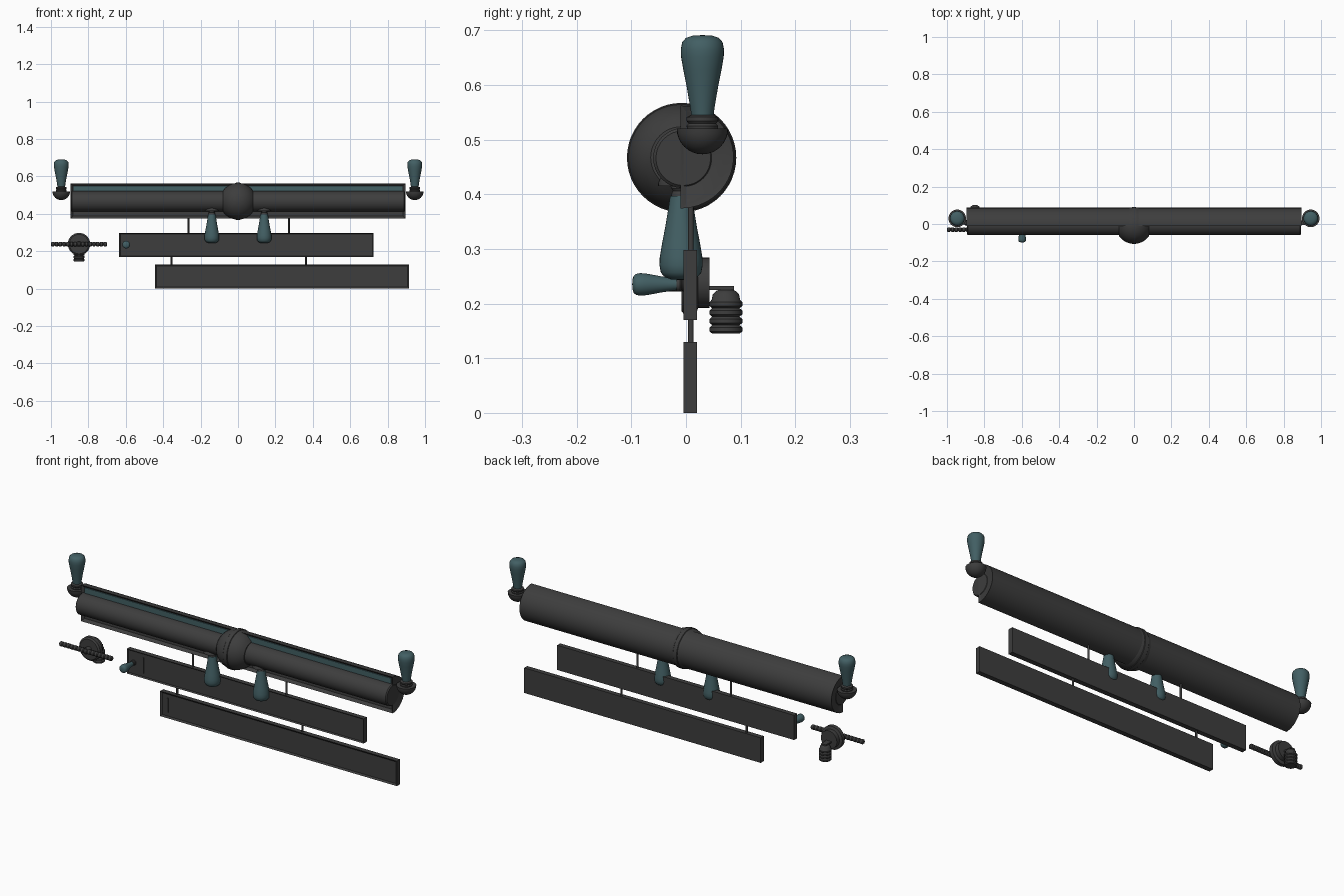
import bpy, bmesh, math
from mathutils import Vector

if "Cube" in bpy.data.objects:
    bpy.data.objects.remove(bpy.data.objects["Cube"])


def material(name, rgb):
    m = bpy.data.materials.new(name)
    m.diffuse_color = (*rgb, 1)
    m.use_nodes = True
    m.node_tree.nodes["Principled BSDF"].inputs["Base Color"].default_value = m.diffuse_color
    return m


GREY = material("dark grey metal", (0.047, 0.047, 0.047))
TEAL = material("dull teal glass", (0.055, 0.115, 0.127))


def finish(name, bm, mat, smooth=True):
    bmesh.ops.recalc_face_normals(bm, faces=bm.faces)
    me = bpy.data.meshes.new(name)
    bm.to_mesh(me)
    bm.free()
    ob = bpy.data.objects.new(name, me)
    bpy.context.collection.objects.link(ob)
    me.materials.append(mat)
    if smooth:
        bpy.ops.object.select_all(action='DESELECT')
        ob.select_set(True)
        bpy.context.view_layer.objects.active = ob
        bpy.ops.object.shade_smooth_by_angle(angle=math.radians(35))
    return ob


def lathe(name, profile, loc, mat, direction=(0, 0, 1), sides=32):
    """Revolve (radius, height) points round an axis starting at loc."""
    q = Vector(direction).to_track_quat('Z', 'Y')
    bm = bmesh.new()
    rings = []
    for r, h in profile:
        if r < 1e-5:
            rings.append([bm.verts.new(q @ Vector((0, 0, h)) + Vector(loc))])
        else:
            rings.append([bm.verts.new(q @ Vector((r * math.cos(a), r * math.sin(a), h)) + Vector(loc))
                          for a in (2 * math.pi * i / sides for i in range(sides))])
    for a, b in zip(rings, rings[1:]):
        for i in range(sides):
            j = (i + 1) % sides
            if len(a) == 1:
                bm.faces.new((a[0], b[i], b[j]))
            elif len(b) == 1:
                bm.faces.new((a[i], a[j], b[0]))
            else:
                bm.faces.new((a[i], a[j], b[j], b[i]))
    for ring in (rings[0], rings[-1]):
        if len(ring) > 1:
            bm.faces.new(ring)
    return finish(name, bm, mat)


def box(name, lo, hi, mat, recess=None):
    bm = bmesh.new()
    bmesh.ops.create_cube(bm, size=1)
    for v in bm.verts:
        v.co = [l + (c + 0.5) * (h - l) for c, l, h in zip(v.co, lo, hi)]
    if recess:  # frame round a sunken front panel
        front = [f for f in bm.faces if f.normal.y < -0.9]
        bmesh.ops.inset_individual(bm, faces=front, thickness=recess, depth=-0.006)
    return finish(name, bm, mat, False)


# --- horizontal light beam: D-shaped housing with sunken front and ends
YF, ZC, L = -0.01, 0.468, 0.895
bm = bmesh.new()
arc = [(YF + 0.097 * math.cos(a), ZC + 0.094 * math.sin(a))
       for a in (math.pi * (i / 28 - 0.5) for i in range(29))]
end = bm.faces.new([bm.verts.new((-L, y, z)) for y, z in arc])
new = bmesh.ops.extrude_face_region(bm, geom=[end])["geom"]
for v in new:
    if isinstance(v, bmesh.types.BMVert):
        v.co.x = L
bmesh.ops.recalc_face_normals(bm, faces=bm.faces)
ends = [f for f in bm.faces if abs(f.normal.x) > 0.9]
front = [f for f in bm.faces if f.normal.y < -0.95]
bmesh.ops.inset_individual(bm, faces=ends, thickness=0.010, depth=-0.004, use_even_offset=True)
bmesh.ops.inset_individual(bm, faces=front, thickness=0.013, depth=-0.012, use_even_offset=True)
finish("beam_housing", bm, GREY)
box("beam_light_strip", (-0.88, -0.003, 0.505), (0.88, 0.004, 0.549), TEAL)

# front tube and the truncated ball in the middle
lathe("front_tube", [(0.05, -0.893), (0.055, -0.888), (0.055, 0.888), (0.05, 0.893)],
      (0, -0.005, 0.466), GREY, (1, 0, 0))
ball = [(math.sqrt(0.098 ** 2 - x * x), x) for x in (-0.08 + 0.01 * i for i in range(17))]
lathe("centre_ball", ball, (0, -0.008, 0.467), GREY, (1, 0, 0), 48)
lathe("centre_band", [(0.098, -0.012), (0.1, -0.01), (0.1, 0.01), (0.098, 0.012)],
      (0, -0.008, 0.467), GREY, (1, 0, 0), 48)

# --- bulbs: profile grows from the socket outwards
BULB = [(0, 0), (0.020, 0), (0.023, 0.02), (0.029, 0.055), (0.035, 0.085), (0.039, 0.108),
        (0.0395, 0.122), (0.037, 0.135), (0.030, 0.143), (0.018, 0.147), (0, 0.148)]
CUP = [(0.047 * math.sin(a), -0.047 * math.cos(a)) for a in (math.pi / 2 * i / 8 for i in range(9))]
NECK = [(0.028, 0), (0.029, 0.006), (0.025, 0.010), (0.029, 0.015), (0.029, 0.022), (0.02, 0.026)]
for side, s in (("left", -1), ("right", 1)):
    x = 0.945 * s
    lathe(f"end_cup_{side}", CUP, (x, 0.03, 0.52), GREY)
    lathe(f"end_neck_{side}", NECK, (x, 0.03, 0.519), GREY)
    lathe(f"end_bulb_{side}", BULB, (x, 0.03, 0.543), TEAL)
    # hanging bulbs under the beam
    x, down = 0.14 * s, (0, 0, -1)
    lathe(f"hanging_cup_{side}", [(r * 0.9, h * 0.7) for r, h in CUP], (x, -0.009, 0.415), GREY, down)
    lathe(f"hanging_neck_{side}", [(r * 0.6, h) for r, h in NECK], (x, -0.009, 0.416), GREY, down)
    lathe(f"hanging_bulb_{side}", [(r, h * 1.04) for r, h in BULB], (x, -0.009, 0.397), TEAL, down)

# --- two hanging boards and their rods
box("upper_board", (-0.635, -0.005, 0.17), (0.725, 0.02, 0.298), GREY, 0.008)
box("lower_board", (-0.443, -0.005, 0), (0.915, 0.02, 0.13), GREY, 0.012)
box("upper_board_divider", (-0.548, -0.003, 0.195), (-0.540, 0.004, 0.275), GREY)
box("lower_board_divider", (-0.408, -0.003, 0.028), (-0.400, 0.004, 0.102), GREY)
for name, x, z0, z1 in (("upper_rod_left", -0.265, 0.29, 0.40), ("upper_rod_right", 0.272, 0.29, 0.40),
                        ("lower_rod_left", -0.355, 0.12, 0.18), ("lower_rod_right", 0.363, 0.12, 0.18)):
    lathe(name, [(0.005, 0), (0.005, z1 - z0)], (x, 0.009, z0), GREY, sides=12)

# small bulb on the upper board, pointing forward
lathe("small_socket", [(0.013, 0), (0.013, 0.007), (0.010, 0.009), (0.013, 0.012), (0.013, 0.018)],
      (-0.598, 0.001, 0.235), GREY, (0, -1, 0), 24)
lathe("small_bulb", [(r * 0.52, h * 0.55) for r, h in BULB], (-0.598, -0.017, 0.235), TEAL, (0, -1, 0))

# --- cable fitting at the left: round box, beaded cable and ribbed insulator
X, Z = -0.85, 0.238
lathe("fitting_disc", [(0.052, -0.008), (0.06, -0.002), (0.06, 0.018), (0.046, 0.022), (0.046, 0.043)],
      (X, 0, Z), GREY, (0, 1, 0))
lathe("fitting_boss", [(0.016, 0), (0.016, 0.035)], (X, -0.035, Z), GREY, (0, 1, 0), 20)
beads = []
for i in range(15):
    h = -0.15 + 0.02 * i
    beads += [(0.008, h), (0.012, h + 0.004), (0.0125, h + 0.010), (0.012, h + 0.016)]
lathe("beaded_cable", beads + [(0.008, 0.15)], (X, -0.03, Z), GREY, (1, 0, 0), 16)
box("insulator_bracket", (X - 0.014, 0.035, 0.225), (X + 0.014, 0.088, 0.232), GREY)
ribs = []
for i in range(4):
    h = 0.145 + 0.0155 * i
    ribs += [(0.025, h), (0.030, h + 0.004), (0.030, h + 0.011), (0.025, h + 0.0155)]
ribs = [p for i, p in enumerate(ribs) if i % 4 != 3]
ribs += [(0.026, 0.207), (0.024, 0.217), (0.018, 0.223), (0.010, 0.226)]
lathe("ribbed_insulator", ribs, (X, 0.073, 0), GREY, sides=28)
